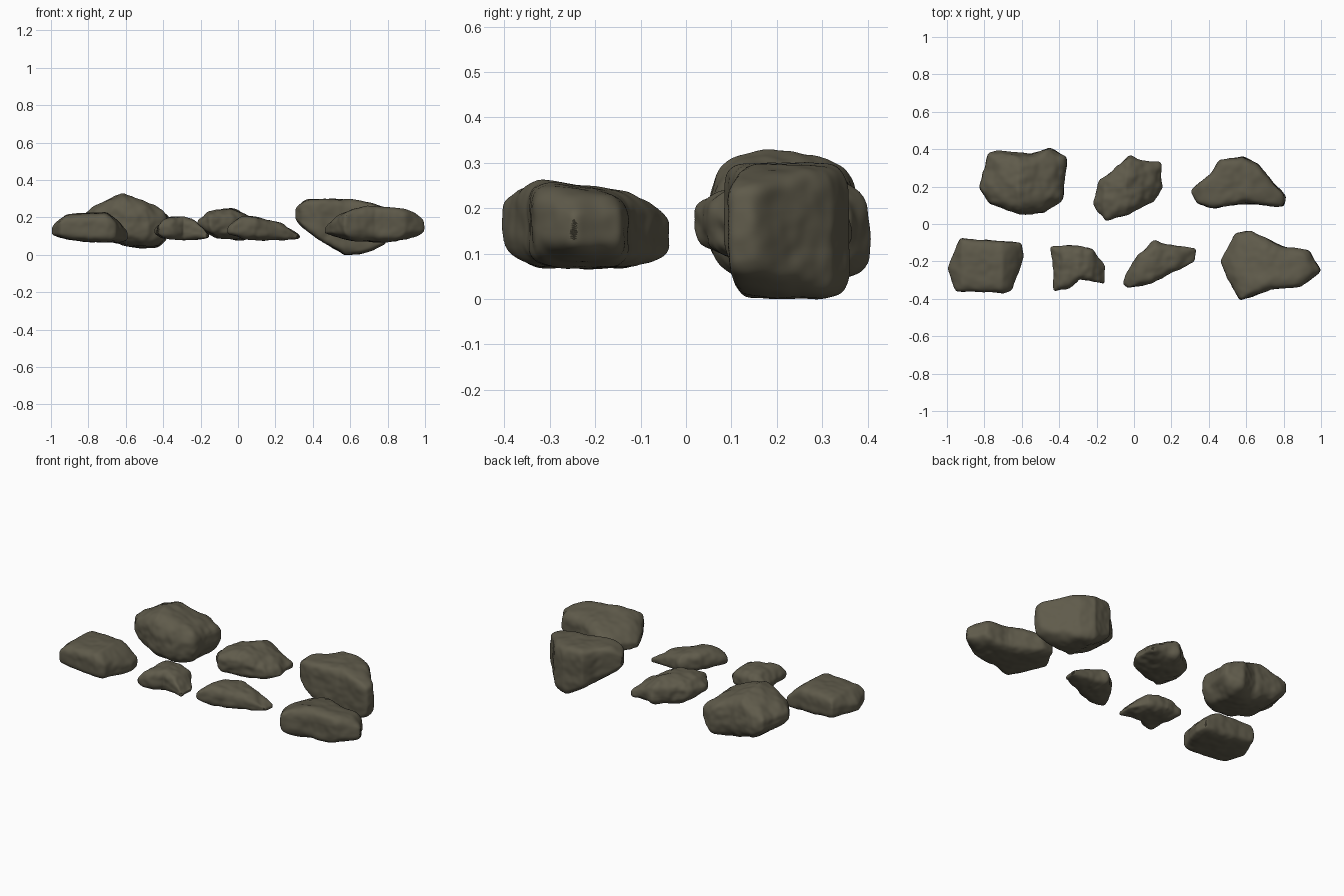
import bpy
import bmesh
import math
from mathutils import Vector, noise

cube = bpy.data.objects.get("Cube")
if cube:
    bpy.data.objects.remove(cube, do_unlink=True)

# One mossy brown stone colour
stone = bpy.data.materials.new("mossy_stone")
stone.use_nodes = True
colour = (0.115, 0.104, 0.07, 1)
stone.diffuse_color = colour
shader = next(n for n in stone.node_tree.nodes if n.type == "BSDF_PRINCIPLED")
shader.inputs["Base Color"].default_value = colour
shader.inputs["Roughness"].default_value = 0.9


def height_at(profile, x):
    """Interpolate a height profile of (x, z) points."""
    if x <= profile[0][0]:
        return profile[0][1]
    for (xa, za), (xb, zb) in zip(profile, profile[1:]):
        if x <= xb:
            return za + (zb - za) * (x - xa) / (xb - xa)
    return profile[-1][1]


def reach(outline, centre, direction):
    """Distance from the centre to the outline along a direction."""
    best = 0
    for i, point in enumerate(outline):
        a = Vector(outline[i - 1]) - centre
        edge = Vector(point) - centre - a
        det = direction.cross(edge)
        if abs(det) < 1e-9:
            continue
        along = a.cross(edge) / det
        side = a.cross(direction) / det
        if -1e-6 <= side <= 1 + 1e-6:
            best = max(best, along)
    return best


def rock(name, outline, top, bottom, boxy=3.5, rough=0.008, lean=0):
    """Shape a sphere to a plan outline and upper and lower profiles."""
    xs, ys = zip(*outline)
    centre = Vector(((min(xs) + max(xs)) / 2, (min(ys) + max(ys)) / 2))
    bm = bmesh.new()
    bmesh.ops.create_icosphere(bm, subdivisions=6, radius=1)
    for v in bm.verts:
        n = v.co.normalized()
        flat = n.xy
        size = (flat.length ** boxy + abs(n.z) ** boxy) ** (1 / boxy)
        plan = centre.copy()
        if flat.length > 1e-6:
            way = flat.normalized()
            plan += way * reach(outline, centre, way) * flat.length / size
        high = height_at(top, plan.x) + lean * (plan.y - centre.y)
        low = height_at(bottom, plan.x)
        middle = low + 0.45 * (high - low)
        lift = n.z / size
        z = middle + lift * ((high - middle) if lift > 0 else (middle - low))
        v.co = (plan.x, plan.y, z)
    # Round the outline corners, then weather the surface
    for _ in range(4):
        bmesh.ops.smooth_vert(bm, verts=bm.verts, factor=0.5,
                              use_axis_x=True, use_axis_y=True, use_axis_z=True)
    bm.normal_update()
    moves = []
    for v in bm.verts:
        dent = noise.noise(v.co * 11) + 0.5 * noise.noise(v.co * 26)
        moves.append(v.normal * dent * rough)
    for v, move in zip(bm.verts, moves):
        v.co += move
    mesh = bpy.data.meshes.new(name)
    bm.to_mesh(mesh)
    bm.free()
    mesh.materials.append(stone)
    obj = bpy.data.objects.new(name, mesh)
    bpy.context.collection.objects.link(obj)
    bpy.ops.object.select_all(action="DESELECT")
    obj.select_set(True)
    bpy.context.view_layer.objects.active = obj
    bpy.ops.object.shade_smooth_by_angle(angle=math.radians(40))


# Back row, from the model's right to its left
rock("back_right_boulder",
     [(-.83, .19), (-.78, .38), (-.72, .39), (-.56, .37), (-.45, .41), (-.36, .36),
      (-.37, .25), (-.38, .13), (-.48, .06), (-.61, .05), (-.77, .11)],
     [(-.83, .25), (-.74, .28), (-.62, .325), (-.52, .29), (-.38, .26)],
     [(-.83, .15), (-.72, .08), (-.6, .045), (-.42, .03), (-.36, .08)],
     boxy=3.2, lean=-.08)
rock("back_middle_rock",
     [(-.22, .11), (-.18, .24), (-.11, .29), (-.02, .36), (.04, .34), (.14, .33),
      (.16, .2), (.1, .12), (-.02, .05), (-.15, .015)],
     [(-.22, .21), (-.16, .24), (-.04, .25), (.04, .22), (.15, .16)],
     [(-.22, .14), (-.12, .09), (.03, .08), (.15, .09)],
     boxy=3, rough=.01)
rock("back_left_wedge",
     [(.3, .18), (.41, .27), (.46, .34), (.58, .36), (.66, .32),
      (.81, .15), (.8, .09), (.6, .11), (.43, .085), (.33, .11)],
     [(.3, .26), (.36, .3), (.62, .295), (.81, .26)],
     [(.3, .18), (.4, .1), (.57, 0), (.66, .005), (.81, .06)],
     boxy=7, rough=.006)

# Front row, from the model's right to its left
rock("front_right_block",
     [(-1, -.24), (-.93, -.075), (-.6, -.1), (-.59, -.17),
      (-.65, -.35), (-.7, -.37), (-.95, -.36)],
     [(-1, .17), (-.92, .22), (-.7, .23), (-.59, .15)],
     [(-1, .09), (-.8, .07), (-.59, .06)],
     boxy=4, rough=.005)
rock("front_small_rock",
     [(-.45, -.12), (-.34, -.11), (-.22, -.14), (-.15, -.23), (-.16, -.32),
      (-.29, -.3), (-.35, -.34), (-.43, -.36), (-.43, -.24)],
     [(-.44, .17), (-.38, .2), (-.3, .205), (-.22, .185), (-.16, .13)],
     [(-.44, .09), (-.3, .08), (-.16, .08)],
     boxy=3, rough=.009)
rock("front_middle_shard",
     [(-.06, -.32), (-.03, -.25), (.02, -.17), (.11, -.09), (.22, -.12), (.33, -.13),
      (.32, -.21), (.19, -.265), (.09, -.32), (-.03, -.345)],
     [(-.06, .17), (.01, .215), (.1, .205), (.24, .165), (.33, .12)],
     [(-.06, .09), (.1, .08), (.33, .075)],
     boxy=3, rough=.008)
rock("front_left_boulder",
     [(.46, -.2), (.54, -.05), (.62, -.035), (.8, -.12), (.94, -.14),
      (1, -.25), (.89, -.335), (.73, -.35), (.57, -.41), (.5, -.3)],
     [(.46, .17), (.55, .22), (.7, .25), (.92, .245), (1, .21)],
     [(.46, .1), (.65, .07), (.85, .07), (1, .1)],
     boxy=4, rough=.006, lean=-.15)
